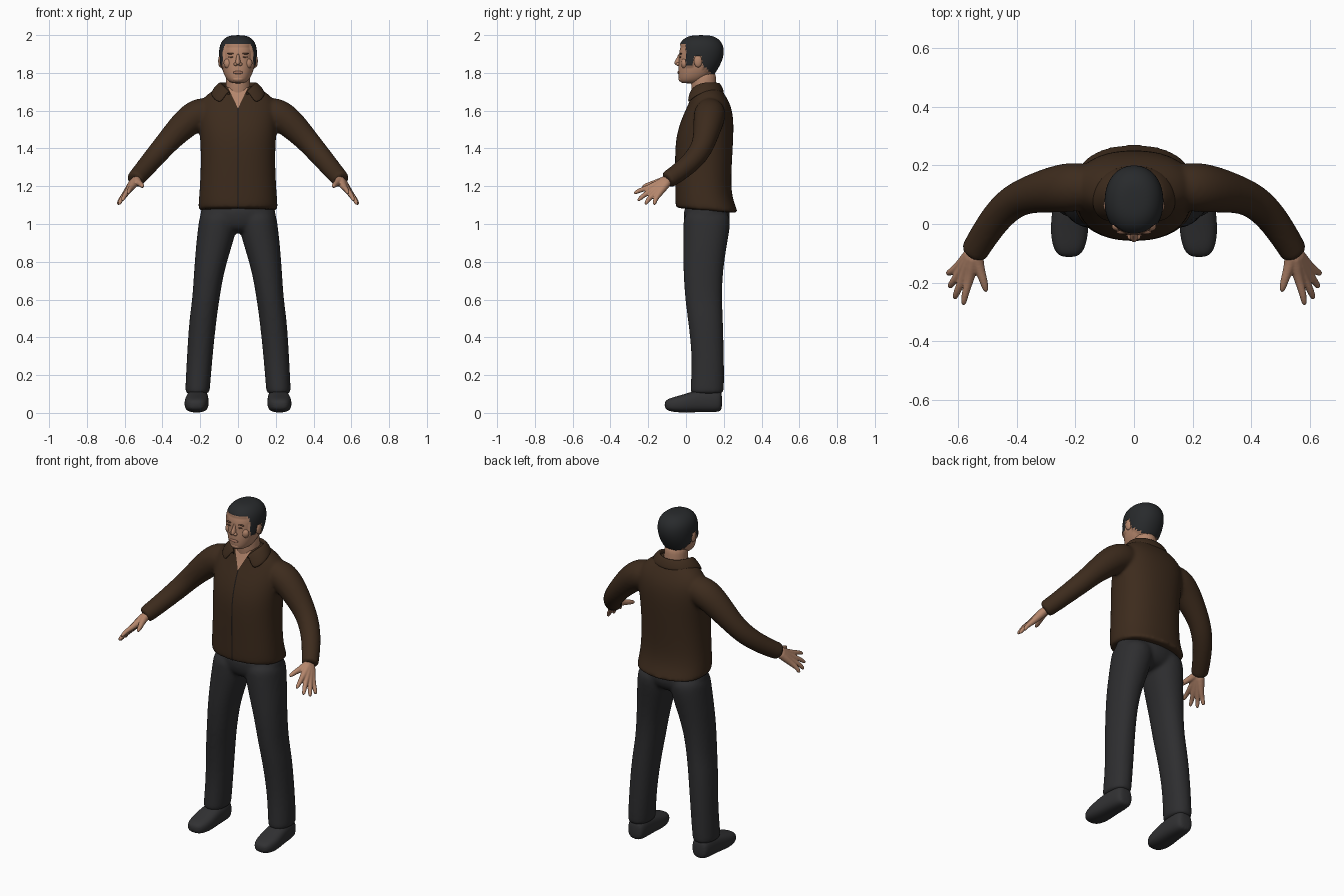
import bpy, bmesh, math
from mathutils import Vector, Matrix

cube = bpy.data.objects.get("Cube")
if cube:
    bpy.data.objects.remove(cube, do_unlink=True)


def material(name, rgb):
    m = bpy.data.materials.new(name)
    m.use_nodes = True
    m.diffuse_color = (*rgb, 1)
    bsdf = m.node_tree.nodes["Principled BSDF"]
    bsdf.inputs["Base Color"].default_value = (*rgb, 1)
    bsdf.inputs["Roughness"].default_value = 0.8
    return m


SKIN = material("skin", (0.46, 0.24, 0.15))
LIPS = material("lips", (0.36, 0.17, 0.11))
BROW = material("brow_brown", (0.16, 0.08, 0.05))
HAIR = material("black_hair", (0.021, 0.023, 0.025))
BROWN = material("brown_cloth", (0.046, 0.024, 0.012))
SEAM = material("dark_seam", (0.012, 0.009, 0.008))
GREY = material("charcoal_cloth", (0.027, 0.027, 0.029))
SHOE = material("shoe_black", (0.031, 0.031, 0.033))


def loft(bm, rings, n=20, power=1.0):
    """Skin closed rings, each given as centre and two half-axis vectors."""
    def curve(a):
        return math.copysign(abs(a) ** power, a)
    loops = []
    for c, u, v in rings:
        angles = [2 * math.pi * i / n for i in range(n)]
        loops.append([bm.verts.new(c + u * curve(math.cos(a)) + v * curve(math.sin(a))) for a in angles])
    for a, b in zip(loops, loops[1:]):
        for i in range(n):
            j = (i + 1) % n
            bm.faces.new((a[i], a[j], b[j], b[i]))
    bm.faces.new(loops[0])
    bm.faces.new(loops[-1])


def level(x, z, rx, front, back, tilt=0.0):
    """Horizontal ring reaching from front to back in y."""
    return (Vector((x, (front + back) / 2, z)), Vector((rx, 0, 0)), Vector((0, (back - front) / 2, tilt)))


def tube(bm, points, n=16):
    """Round tube through points of x, y, z, radius."""
    pos = [Vector(p[:3]) for p in points]
    rings = []
    for i, p in enumerate(points):
        t = (pos[min(i + 1, len(pos) - 1)] - pos[max(i - 1, 0)]).normalized()
        u = t.cross(Vector((0, 0, 1))).normalized()
        rings.append((pos[i], u * p[3], u.cross(t) * p[3]))
    loft(bm, rings, n)


def mirror(bm):
    """Add a copy of everything on the other side."""
    copy = bmesh.ops.duplicate(bm, geom=bm.verts[:] + bm.edges[:] + bm.faces[:])["geom"]
    verts = [g for g in copy if isinstance(g, bmesh.types.BMVert)]
    bmesh.ops.scale(bm, vec=(-1, 1, 1), verts=verts)


def finish(name, bm, mat, subdiv=2, voxel=0, smooth=0):
    bmesh.ops.recalc_face_normals(bm, faces=bm.faces)
    for f in bm.faces:
        f.smooth = True
    me = bpy.data.meshes.new(name)
    bm.to_mesh(me)
    bm.free()
    me.materials.append(mat)
    ob = bpy.data.objects.new(name, me)
    bpy.context.scene.collection.objects.link(ob)
    if subdiv:
        mod = ob.modifiers.new("subdivide", "SUBSURF")
        mod.levels = mod.render_levels = subdiv
    if voxel:
        mod = ob.modifiers.new("merge", "REMESH")
        mod.mode, mod.voxel_size, mod.use_smooth_shade = "VOXEL", voxel, True
    if smooth:
        mod = ob.modifiers.new("soften", "SMOOTH")
        mod.factor, mod.iterations = 0.5, smooth
    return ob


def blob(name, centre, size, mat, pair=False):
    bm = bmesh.new()
    bmesh.ops.create_uvsphere(bm, u_segments=16, v_segments=10, radius=1,
                              matrix=Matrix.Translation(centre) @ Matrix.Diagonal((*size, 1)))
    if pair:
        mirror(bm)
    return finish(name, bm, mat, subdiv=0)


# Jacket: both sleeves and the body merged into one soft shell
bm = bmesh.new()
tube(bm, [(0.12, 0.13, 1.6, 0.07), (0.2, 0.127, 1.588, 0.088), (0.265, 0.12, 1.548, 0.083),
          (0.365, 0.1, 1.445, 0.064), (0.42, 0.072, 1.38, 0.06), (0.47, 0.022, 1.322, 0.055),
          (0.515, -0.045, 1.268, 0.051), (0.545, -0.095, 1.235, 0.048), (0.549, -0.102, 1.23, 0.046)])
mirror(bm)
loft(bm, [level(0, *r) for r in [
    (1.07, 0.205, -0.05, 0.27, -0.014), (1.075, 0.212, -0.055, 0.278, -0.014),
    (1.12, 0.21, -0.058, 0.252), (1.2, 0.203, -0.058, 0.238), (1.34, 0.197, -0.06, 0.245),
    (1.46, 0.202, -0.056, 0.252), (1.56, 0.212, -0.024, 0.253), (1.63, 0.208, 0.01, 0.238),
    (1.68, 0.175, 0.03, 0.21), (1.715, 0.12, 0.042, 0.185), (1.735, 0.08, 0.05, 0.17)]], 24, 0.87)
jacket = finish("jacket", bm, BROWN, voxel=0.01, smooth=6)

# Trousers: two legs merged with the hips
bm = bmesh.new()
loft(bm, [level(*r) for r in [
    (0.215, 0.1, 0.062, 0.025, 0.197), (0.215, 0.108, 0.066, 0.02, 0.202),
    (0.204, 0.28, 0.068, 0.034, 0.202), (0.187, 0.49, 0.073, 0.01, 0.197),
    (0.17, 0.6, 0.072, -0.006, 0.191), (0.154, 0.75, 0.08, -0.016, 0.195),
    (0.121, 0.915, 0.1, -0.016, 0.222), (0.106, 1.0, 0.104, -0.016, 0.238),
    (0.1, 1.08, 0.1, -0.01, 0.23)]], power=0.92)
mirror(bm)
loft(bm, [level(0, *r) for r in [
    (0.95, 0.1, 0.03, 0.18), (0.99, 0.19, -0.005, 0.225), (1.04, 0.205, -0.016, 0.24),
    (1.12, 0.2, -0.01, 0.22)]])
finish("trousers", bm, GREY, voxel=0.01, smooth=6)

# Shoes, lofted from toe to heel
for side, s in (("left", 1), ("right", -1)):
    bm = bmesh.new()
    loft(bm, [(Vector((s * x, y, (lo + hi) / 2)), Vector((w, 0, 0)), Vector((0, 0, (hi - lo) / 2)))
              for x, y, w, lo, hi in [
                  (0.222, -0.114, 0.03, 0.022, 0.062), (0.221, -0.085, 0.056, 0.006, 0.08),
                  (0.22, -0.02, 0.067, 0, 0.096), (0.217, 0.05, 0.062, 0.003, 0.12),
                  (0.214, 0.12, 0.058, 0.002, 0.13), (0.213, 0.17, 0.053, 0.004, 0.125),
                  (0.213, 0.192, 0.038, 0.015, 0.11)]], 16, 0.75)
    finish(side + "_shoe", bm, SHOE)

# Hands: palm rays, fingers and thumb merged
wrist = (0.54, -0.088, 1.238, 0.03)
fingers = [((0.563, -0.195, 1.192), (0.582, -0.28, 1.16)),
           ((0.583, -0.19, 1.172), (0.613, -0.258, 1.12)),
           ((0.598, -0.174, 1.155), (0.631, -0.218, 1.1)),
           ((0.603, -0.15, 1.15), (0.637, -0.17, 1.098))]
for side, s in (("left", 1), ("right", -1)):
    bm = bmesh.new()
    for knuckle, tip in fingers:
        k, t = Vector(knuckle), Vector(tip)
        palm = Vector(wrist[:3]).lerp(k, 0.55)
        mid = k.lerp(t, 0.5) + Vector((0.004, -0.003, 0.005))
        tube(bm, [wrist, (*palm, 0.022), (*k, 0.016), (*mid, 0.0125), (*t, 0.01)], 12)
    tube(bm, [wrist, (0.532, -0.14, 1.222, 0.02), (0.515, -0.185, 1.212, 0.015),
              (0.502, -0.236, 1.195, 0.011)], 12)
    bmesh.ops.scale(bm, vec=(s, 1, 1), verts=bm.verts)
    finish(side + "_hand", bm, SKIN, subdiv=1, voxel=0.004, smooth=3)

# Neck
bm = bmesh.new()
loft(bm, [level(0, *r) for r in [(1.62, 0.07, 0.04, 0.17), (1.7, 0.067, 0.03, 0.165),
                                 (1.75, 0.064, 0.025, 0.16), (1.82, 0.064, 0.025, 0.16)]])
finish("neck", bm, SKIN)

# Head, subdivided first so the hair cap can be raised from it
bm = bmesh.new()
loft(bm, [level(0, *r) for r in [
    (1.744, 0.03, -0.022, 0.06), (1.757, 0.055, -0.038, 0.1), (1.79, 0.075, -0.041, 0.14),
    (1.83, 0.087, -0.042, 0.165), (1.87, 0.091, -0.038, 0.185), (1.91, 0.093, -0.038, 0.194),
    (1.95, 0.088, -0.028, 0.188), (1.978, 0.066, -0.004, 0.162), (1.991, 0.035, 0.035, 0.125)]], 24, 0.93)
head = finish("head", bm, SKIN)
depsgraph = bpy.context.evaluated_depsgraph_get()
dense = bpy.data.meshes.new_from_object(head.evaluated_get(depsgraph))
head.modifiers.clear()
head.data = dense
dense.materials.append(HAIR)


def hairline(y):
    if y < 0.005:
        return 1.946
    if y < 0.04:
        return 1.842
    if y < 0.085:
        return 1.892
    return 1.845 - min(y - 0.085, 0.06)


bm = bmesh.new()
bm.from_mesh(dense)
bm.normal_update()
raised = set()
for f in bm.faces:
    c = f.calc_center_median()
    if c.z > hairline(c.y):
        f.material_index = 1
        raised.update(f.verts)
for v, normal in [(v, v.normal.copy()) for v in raised]:
    v.co += normal * 0.009
bm.to_mesh(dense)
bm.free()

# Face
blob("ears", (0.093, 0.064, 1.862), (0.012, 0.022, 0.033), SKIN, True)
blob("eyes", (0.036, -0.03, 1.884), (0.015, 0.005, 0.004), BROW, True)
blob("eyebrows", (0.038, -0.028, 1.902), (0.022, 0.007, 0.004), BROW, True)
blob("nostrils", (0.012, -0.043, 1.846), (0.011, 0.011, 0.009), SKIN, True)
blob("cheeks", (0.05, -0.008, 1.85), (0.026, 0.018, 0.028), SKIN, True)
blob("lips", (0, -0.039, 1.802), (0.028, 0.007, 0.008), LIPS)
blob("chin", (0, -0.022, 1.768), (0.032, 0.018, 0.017), SKIN)
bm = bmesh.new()
loft(bm, [level(0, *r) for r in [(1.905, 0.008, -0.04, -0.01), (1.88, 0.01, -0.048, -0.01),
                                 (1.853, 0.016, -0.068, -0.01), (1.84, 0.013, -0.058, -0.01)]], 12)
finish("nose", bm, SKIN)


def front_plate(name, rows, mat, offset):
    """Thin plate of z, half-width rows laid on the jacket front."""
    bm = bmesh.new()
    grid = [[bm.verts.new((w * (i / 4 - 1), -0.4, z)) for i in range(9)] for z, w in rows]
    for a, b in zip(grid, grid[1:]):
        for i in range(8):
            bm.faces.new((a[i], a[i + 1], b[i + 1], b[i]))
    ob = finish(name, bm, mat, subdiv=0)
    mod = ob.modifiers.new("lay_on", "SHRINKWRAP")
    mod.target, mod.wrap_method, mod.wrap_mode = jacket, "PROJECT", "ABOVE_SURFACE"
    mod.use_project_y, mod.use_positive_direction, mod.offset = True, True, offset


# Open neckline and front closure
front_plate("neckline", [(1.612 + 0.012 * i, 0.001 + 0.0056 * i) for i in range(10)], SKIN, 0.004)
front_plate("front_seam", [(1.09 + 0.0131 * i, 0.0035) for i in range(41)], SEAM, 0.002)

# Folded collar: top edge and lower edge pairs, front to back
pairs = [((0.042, 0.024, 1.706), (0.093, 0.006, 1.632)), ((0.074, 0.045, 1.738), (0.14, 0.036, 1.668)),
         ((0.097, 0.1, 1.755), (0.145, 0.1, 1.702)), ((0.07, 0.155, 1.752), (0.105, 0.18, 1.7)),
         ((0, 0.178, 1.748), (0, 0.207, 1.69))]
pairs += [tuple((-x, y, z) for x, y, z in p) for p in pairs[-2::-1]]
bm = bmesh.new()
strips = []
for top, low in pairs:
    t, b = Vector(top), Vector(low)
    middle = t.lerp(b, 0.45) + Vector((0, 0, 0.008))
    strips.append([bm.verts.new(p) for p in (t - Vector((0, 0, 0.035)), t, middle, b)])
for a, b in zip(strips, strips[1:]):
    for i in range(3):
        bm.faces.new((a[i], a[i + 1], b[i + 1], b[i]))
bmesh.ops.recalc_face_normals(bm, faces=bm.faces)
collar = finish("collar", bm, BROWN, subdiv=0)
mod = collar.modifiers.new("thickness", "SOLIDIFY")
mod.thickness, mod.offset = 0.012, 0
mod = collar.modifiers.new("round", "SUBSURF")
mod.levels = mod.render_levels = 2
